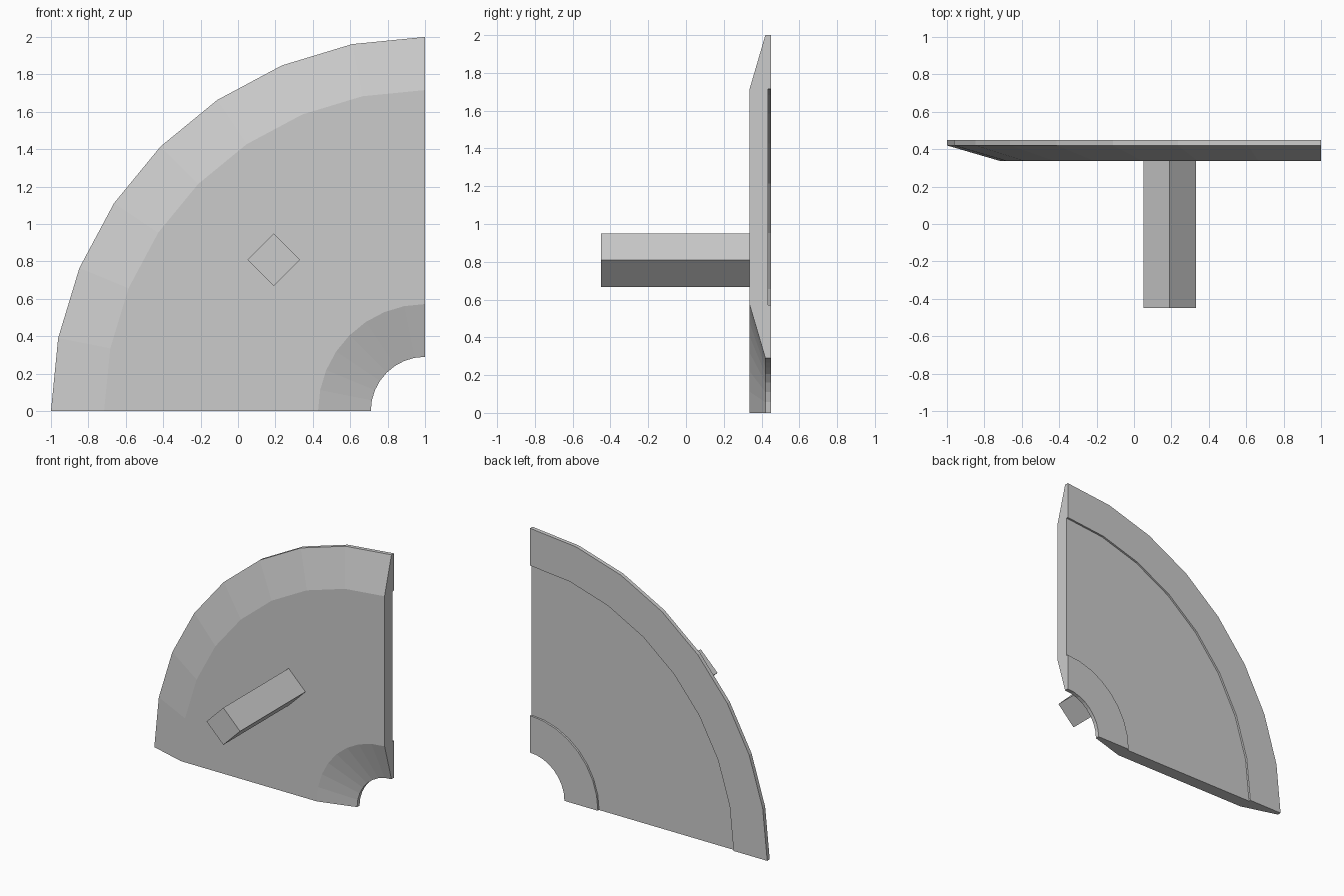
import bpy, bmesh, math

if "Cube" in bpy.data.objects:
    bpy.data.objects.remove(bpy.data.objects["Cube"])

SEGMENTS = 8
CENTRE_X = 1.0


def finish(name, bm):
    bmesh.ops.recalc_face_normals(bm, faces=bm.faces[:])
    mesh = bpy.data.meshes.new(name)
    bm.to_mesh(mesh)
    bm.free()
    obj = bpy.data.objects.new(name, mesh)
    bpy.context.collection.objects.link(obj)
    return obj


# Quarter-ring plate: (radius, y) section with sloped front rims and a recessed back
section = [(0.29, 0.42), (0.572, 0.337), (1.716, 0.337), (2.0, 0.42),
           (2.0, 0.45), (1.716, 0.45), (1.716, 0.435), (0.572, 0.435),
           (0.572, 0.45), (0.29, 0.45)]
bm = bmesh.new()
rings = []
for i in range(SEGMENTS + 1):
    a = math.radians(90) * i / SEGMENTS
    rings.append([bm.verts.new((CENTRE_X - r * math.cos(a), y, r * math.sin(a)))
                  for r, y in section])
for ring, following in zip(rings, rings[1:]):
    for j in range(len(section)):
        k = (j + 1) % len(section)
        bm.faces.new((ring[j], ring[k], following[k], following[j]))
# Flat cut ends
bm.faces.new(rings[0])
bm.faces.new(rings[-1])
finish("quarter_ring_plate", bm)

# Square rod, set on its corner, at mid-radius and 45 degrees
offset = 1.144 * math.sqrt(0.5)
half = 0.1414
bm = bmesh.new()
base = [bm.verts.new((CENTRE_X - offset + dx * half, -0.45, offset + dz * half))
        for dx, dz in ((1, 0), (0, 1), (-1, 0), (0, -1))]
front = bm.faces.new(base)
extruded = bmesh.ops.extrude_face_region(bm, geom=[front], use_keep_orig=True)
moved = [v for v in extruded["geom"] if isinstance(v, bmesh.types.BMVert)]
bmesh.ops.translate(bm, verts=moved, vec=(0, 0.787, 0))
finish("square_rod", bm)
